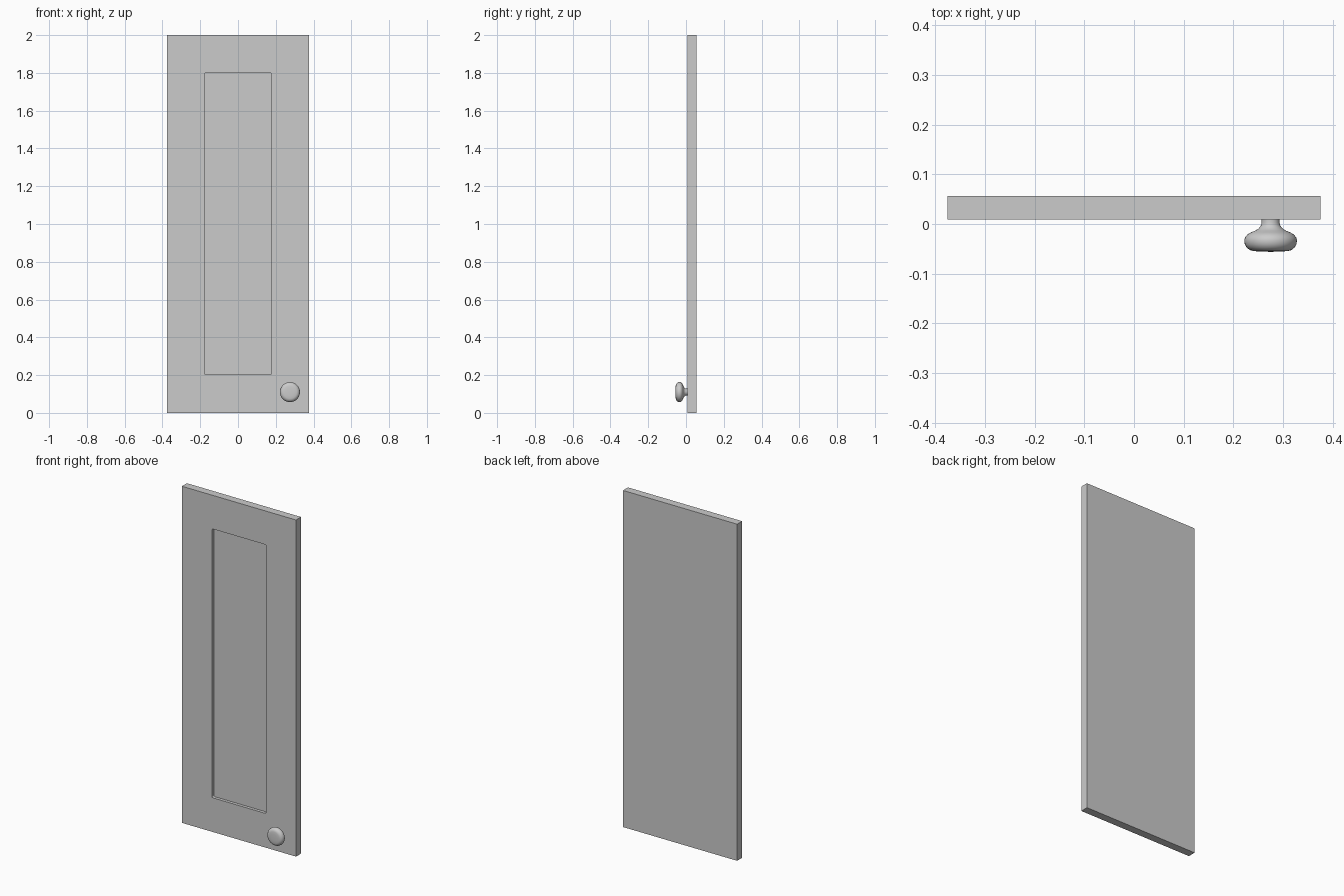
import bpy, bmesh, math
from mathutils import Matrix, Vector

if "Cube" in bpy.data.objects:
    bpy.data.objects.remove(bpy.data.objects["Cube"])

FRONT, BACK = 0.009, 0.056


def box(name, lo, hi):
    lo, hi = Vector(lo), Vector(hi)
    bm = bmesh.new()
    bmesh.ops.create_cube(bm, size=1)
    bmesh.ops.scale(bm, vec=hi - lo, verts=bm.verts)
    bmesh.ops.translate(bm, vec=(lo + hi) / 2, verts=bm.verts)
    return bm, name


def to_object(bm, name):
    bmesh.ops.recalc_face_normals(bm, faces=bm.faces)
    mesh = bpy.data.meshes.new(name)
    bm.to_mesh(mesh)
    bm.free()
    obj = bpy.data.objects.new(name, mesh)
    bpy.context.collection.objects.link(obj)
    return obj


# Door slab
door = to_object(*box("door_panel", (-0.375, FRONT, 0), (0.375, BACK, 2)))

# Recess cutter with softly rounded corners
bm, name = box("recess_cutter", (-0.178, FRONT - 0.05, 0.203), (0.178, FRONT + 0.018, 1.8))
depth_edges = [e for e in bm.edges
               if abs(e.verts[0].co.y - e.verts[1].co.y) > 0.01]
bmesh.ops.bevel(bm, geom=depth_edges, offset=0.008, segments=4, profile=0.5, affect='EDGES')
cutter = to_object(bm, name)
cutter.hide_render = True

bpy.context.view_layer.objects.active = door
cut = door.modifiers.new("recess", 'BOOLEAN')
cut.object = cutter
cut.operation = 'DIFFERENCE'
cut.solver = 'EXACT'
bpy.ops.object.modifier_apply(modifier=cut.name)
bpy.data.objects.remove(cutter)

# Round knob: (radius, y) profile lathed around the y axis
profile = [(0, FRONT + 0.002), (0.018, FRONT + 0.002), (0.018, 0.002), (0.0195, -0.003),
           (0.024, -0.009), (0.031, -0.0135), (0.040, -0.017), (0.047, -0.0215),
           (0.0515, -0.027), (0.053, -0.033), (0.052, -0.041), (0.048, -0.0475),
           (0.042, -0.0525), (0.034, -0.0545), (0.02, -0.0555), (0, -0.056)]
bm = bmesh.new()
verts = [bm.verts.new((r, y, 0)) for r, y in profile]
edges = [bm.edges.new(pair) for pair in zip(verts, verts[1:])]
bmesh.ops.spin(bm, geom=verts + edges, cent=(0, 0, 0), axis=(0, 1, 0),
               angle=math.tau, steps=40, use_duplicate=False)
bmesh.ops.remove_doubles(bm, verts=bm.verts, dist=0.0001)
bmesh.ops.transform(bm, matrix=Matrix.Translation((0.275, 0, 0.11)), verts=bm.verts)
knob = to_object(bm, "door_knob")

bpy.ops.object.select_all(action='DESELECT')
knob.select_set(True)
bpy.context.view_layer.objects.active = knob
bpy.ops.object.shade_smooth_by_angle(angle=math.radians(40))
